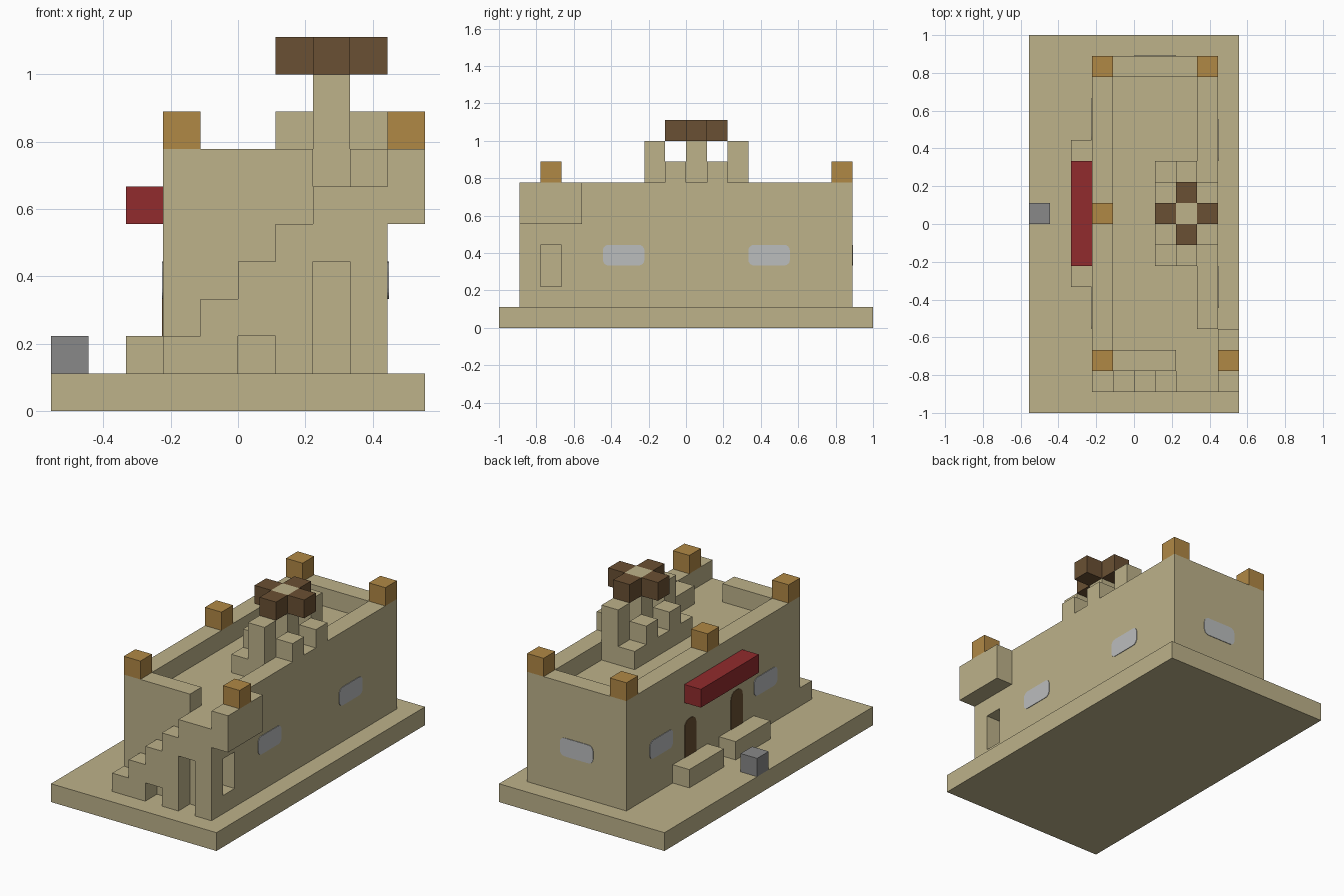
import bpy, bmesh
from math import sin, cos, pi
from mathutils import Vector

U = 1 / 9  # one building block

if "Cube" in bpy.data.objects:
    bpy.data.objects.remove(bpy.data.objects["Cube"], do_unlink=True)


def material(name, hexcode):
    srgb = [int(hexcode[i:i + 2], 16) / 255 for i in (0, 2, 4)]
    col = [c / 12.92 if c < 0.04 else ((c + 0.055) / 1.055) ** 2.4 for c in srgb] + [1]
    m = bpy.data.materials.new(name)
    m.use_nodes = True
    m.diffuse_color = col
    m.node_tree.nodes["Principled BSDF"].inputs["Base Color"].default_value = col
    return m


sand = material("sandstone", "BDB28A")
ochre = material("ochre", "B08845")
red = material("awning_red", "912B2D")
grey = material("stone_grey", "888888")
brown = material("dark_wood", "6A5033")
glass = material("pale_glass", "BBBDBE")


def finish(bm, name, mat):
    bmesh.ops.recalc_face_normals(bm, faces=bm.faces)
    mesh = bpy.data.meshes.new(name)
    bm.to_mesh(mesh)
    bm.free()
    ob = bpy.data.objects.new(name, mesh)
    mesh.materials.append(mat)
    bpy.context.collection.objects.link(ob)
    return ob


def box(name, x, y, z, mat=sand):
    """Box from (low, high) ranges given in blocks."""
    bm = bmesh.new()
    bmesh.ops.create_cube(bm, size=1)
    for v in bm.verts:
        v.co = Vector([((a + b) / 2 + c * (b - a)) * U for c, (a, b) in zip(v.co, (x, y, z))])
    return finish(bm, name, mat)


def cube(name, x, y, z, mat=sand, height=1):
    return box(name, (x, x + 1), (y, y + 1), (z, z + height), mat)


def prism(name, points, offset, mat):
    """Extrude a flat outline, given in blocks, along an offset."""
    bm = bmesh.new()
    face = bm.faces.new([bm.verts.new(Vector(p) * U) for p in points])
    ext = bmesh.ops.extrude_face_region(bm, geom=[face])
    bmesh.ops.translate(bm, vec=Vector(offset) * U,
                        verts=[g for g in ext["geom"] if isinstance(g, bmesh.types.BMVert)])
    return finish(bm, name, mat)


def panel(name, axis, wall, side, low, high, z0, z1, r, mat):
    """Thin rounded plate on a wall facing along the given axis."""
    outline = []
    corners = [(high - r, z1 - r), (low + r, z1 - r), (low + r, z0 + r), (high - r, z0 + r)]
    for k, (cx, cz) in enumerate(corners):
        for i in range(5):
            a = (k + i / 4) * pi / 2
            outline.append((cx + r * cos(a), cz + r * sin(a)))
    if axis == "x":
        return prism(name, [(wall, p, q) for p, q in outline], (side * 0.03, 0, 0), mat)
    return prism(name, [(p, wall, q) for p, q in outline], (0, side * 0.03, 0), mat)


# Ground slab and main building with a side window opening
box("ground_slab", (-5, 5), (-9, 9), (0, 1))
house = box("house_body", (-2, 4), (-7, 8), (1, 6))
cutter = box("window_cutter", (3, 4.5), (-7, -6), (2, 4))
cutter.hide_render = True
cutter.hide_viewport = True
cutter.display_type = "WIRE"
mod = house.modifiers.new("window_opening", "BOOLEAN")
mod.object = cutter
mod.operation = "DIFFERENCE"
mod.solver = "EXACT"

# Front staircase with its archway and niche
steps = [(-2, 1)]
for i in range(4):
    steps += [(i - 2, i + 2), (i - 1, i + 2)]
steps += [(2, 6), (4, 6), (4, 1), (3, 1), (3, 4), (2, 4), (2, 1), (1, 1), (1, 2), (0, 2), (0, 1)]
prism("staircase", [(x, -8, z) for x, z in steps], (0, 1, 0), sand)
box("landing_wall", (4, 5), (-8, -5), (5, 7))

# Roof parapets
box("right_side_parapet", (-2, -1), (-7, 8), (6, 7))
box("left_side_parapet", (3, 4), (-5, 8), (6, 7))
box("front_parapet", (-1, 2), (-7, -6), (6, 7))
box("back_parapet", (-1, 3), (7, 8), (6, 7))

# Ochre blocks on the parapets
for x, y in [(-2, -7), (-2, 0), (-2, 7), (3, 7), (4, -7)]:
    cube("parapet_block", x, y, 7, ochre)

# Roof turret: low ring, merlons, tall posts
box("turret_inner_wall", (1, 2), (-2, 3), (6, 7))
for y in (-2, 2):
    box("turret_cross_wall", (2, 3), (y, y + 1), (6, 7))
    cube("turret_post", 2, y, 7, height=2)
for x in (1, 3):
    for y in (-1, 1):
        cube("turret_merlon", x, y, 7)

# Central mast with a cross of wooden blocks
cube("mast", 2, 0, 6, height=4)
for dx, dy in [(1, 0), (-1, 0), (0, 1), (0, -1)]:
    cube("mast_arm", 2 + dx, dy, 9, brown)

# Awning, benches and stone block beside the house
box("awning", (-3, -2), (-2, 3), (5, 6), red)
for y in (-3, 1):
    box("bench", (-3, -2), (y, y + 3), (1, 2))
cube("stone_block", -5, 0, 1, grey)

# Doors and windows
for y in (-2, 2):
    panel("door", "x", -2, -1, y, y + 1, 1, 4, 0.4, brown)
for y in (-5, 4):
    panel("right_side_window", "x", -2, -1, y, y + 2, 3, 4, 0.28, glass)
for y in (-4, 3):
    panel("left_side_window", "x", 4, 1, y, y + 2, 3, 4, 0.28, glass)
panel("back_window", "y", 8, 1, 0, 2, 3, 4, 0.28, glass)
